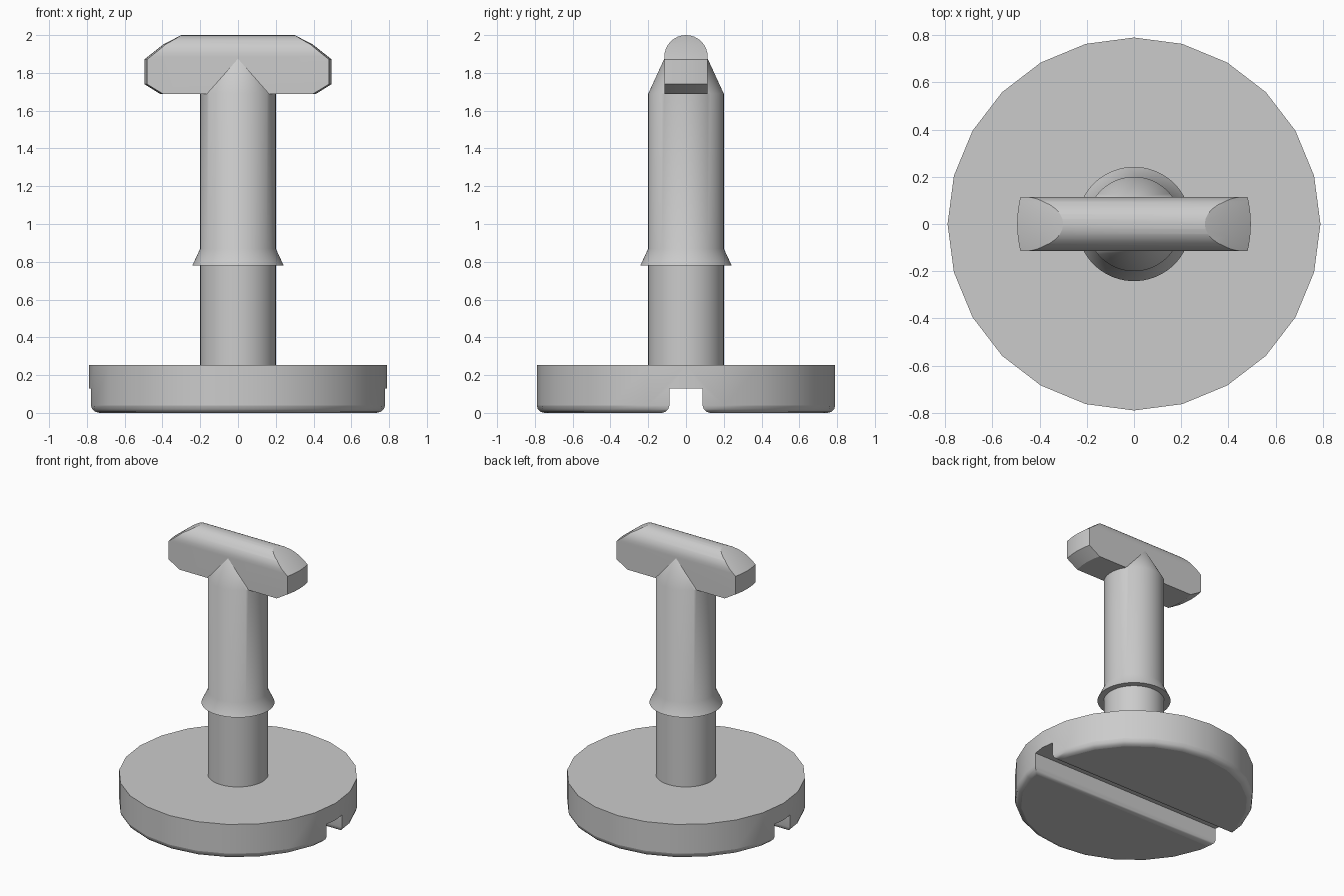
import bpy, bmesh
from math import sin, cos, pi, radians

if "Cube" in bpy.data.objects:
    bpy.data.objects.remove(bpy.data.objects["Cube"], do_unlink=True)

GREY = (0.6, 0.6, 0.6, 1)
grey = bpy.data.materials.new("plain grey")
grey.use_nodes = True
grey.diffuse_color = GREY
grey.node_tree.nodes["Principled BSDF"].inputs["Base Color"].default_value = GREY


def finish(bm, name):
    bmesh.ops.recalc_face_normals(bm, faces=bm.faces)
    mesh = bpy.data.meshes.new(name)
    bm.to_mesh(mesh)
    bm.free()
    mesh.materials.append(grey)
    obj = bpy.data.objects.new(name, mesh)
    bpy.context.collection.objects.link(obj)
    return obj


def activate(obj):
    bpy.ops.object.select_all(action='DESELECT')
    obj.select_set(True)
    bpy.context.view_layer.objects.active = obj


def smooth(obj, degrees):
    activate(obj)
    bpy.ops.object.shade_smooth_by_angle(angle=radians(degrees))


def lathe(bm, profile, sides):
    """Rings around z, closed at the bottom; returns the rings."""
    rings = [[bm.verts.new((r * cos(2 * pi * i / sides), r * sin(2 * pi * i / sides), z))
              for i in range(sides)] for r, z in profile]
    for low, high in zip(rings, rings[1:]):
        for i in range(sides):
            j = (i + 1) % sides
            bm.faces.new((low[i], low[j], high[j], high[i]))
    bm.faces.new(rings[0])
    return rings


def combine(obj, cutter, operation):
    mod = obj.modifiers.new("cut", 'BOOLEAN')
    mod.operation = operation
    mod.solver = 'EXACT'
    mod.object = cutter
    activate(obj)
    bpy.ops.object.modifier_apply(modifier=mod.name)
    bpy.data.objects.remove(cutter, do_unlink=True)


# Base disc with a slot across the underside
DISC_R, SLOT, ROUND = 0.79, 0.088, 0.04
bm = bmesh.new()
bm.faces.new(lathe(bm, [(DISC_R, 0), (DISC_R, 0.253)], 24)[-1])
disc = finish(bm, "base_disc")
bm = bmesh.new()
bmesh.ops.create_cube(bm, size=2)
bmesh.ops.scale(bm, vec=(1, SLOT, 0.13), verts=bm.verts)
combine(disc, finish(bm, "slot_cutter"), 'DIFFERENCE')

# Rounded lower edges of both disc halves
bm = bmesh.new()
bm.from_mesh(disc.data)
bottom = [e for e in bm.edges if all(abs(v.co.z) < 1e-4 for v in e.verts)
          and any(f.normal.z > -0.5 for f in e.link_faces)]
bmesh.ops.bevel(bm, geom=bottom, offset=ROUND, segments=3, profile=0.5, affect='EDGES')
bm.to_mesh(disc.data)
bm.free()
smooth(disc, 35)
sharp = disc.data.attributes["sharp_edge"] if "sharp_edge" in disc.data.attributes else None
for edge in disc.data.edges:
    ends = [disc.data.vertices[i].co for i in edge.vertices]
    at_rim = all(abs(p.y) > SLOT + 0.002 for p in ends) and all(p.xy.length > 0.7 for p in ends)
    if at_rim and any(all(abs(p.z - z) < 0.002 for p in ends) for z in (0, ROUND)):
        edge.use_edge_sharp = True

# Shaft with a flared collar
bm = bmesh.new()
SIDES = 72
top = lathe(bm, [(0.2, 0.2), (0.2, 0.78), (0.242, 0.78), (0.2, 0.87), (0.2, 1.69)], SIDES)[-1]
# Pointed gussets rising from the shaft to the front and back of the crossbar
first, last, half = 7, 29, SIDES // 2
for start, side in ((0, 1), (half, -1)):
    apex = bm.verts.new((0, side * 0.1147, 1.875))
    arc = top[start + first:start + last + 1]
    for a, b in zip(arc, arc[1:]):
        bm.faces.new((a, b, apex))
    bm.faces.new((arc[-1], arc[0], apex))
bm.faces.new(top[:first + 1] + top[last:half + first + 1] + top[half + last:])
smooth(finish(bm, "shaft"), 35)

# Crossbar: round-topped section trimmed by a turned outline
W, ARC = 0.115, 16
section = [(-W, 1.687), (W, 1.687)]
section += [(W * cos(pi * i / ARC), 1.885 + W * sin(pi * i / ARC)) for i in range(ARC + 1)]
bm = bmesh.new()
end = bm.faces.new([bm.verts.new((-0.6, y, z)) for y, z in section])
extruded = bmesh.ops.extrude_face_region(bm, geom=[end])["geom"]
bmesh.ops.translate(bm, vec=(1.2, 0, 0),
                    verts=[v for v in extruded if isinstance(v, bmesh.types.BMVert)])
bar = finish(bm, "crossbar")
bm = bmesh.new()
outline = [(0.33, 1.64), (0.41, 1.687), (0.495, 1.74), (0.495, 1.872),
           (0.395, 1.951), (0.3, 2.0), (0.25, 2.02)]
bm.faces.new(lathe(bm, outline, 96)[-1])
combine(bar, finish(bm, "outline_cutter"), 'INTERSECT')
smooth(bar, 25)
